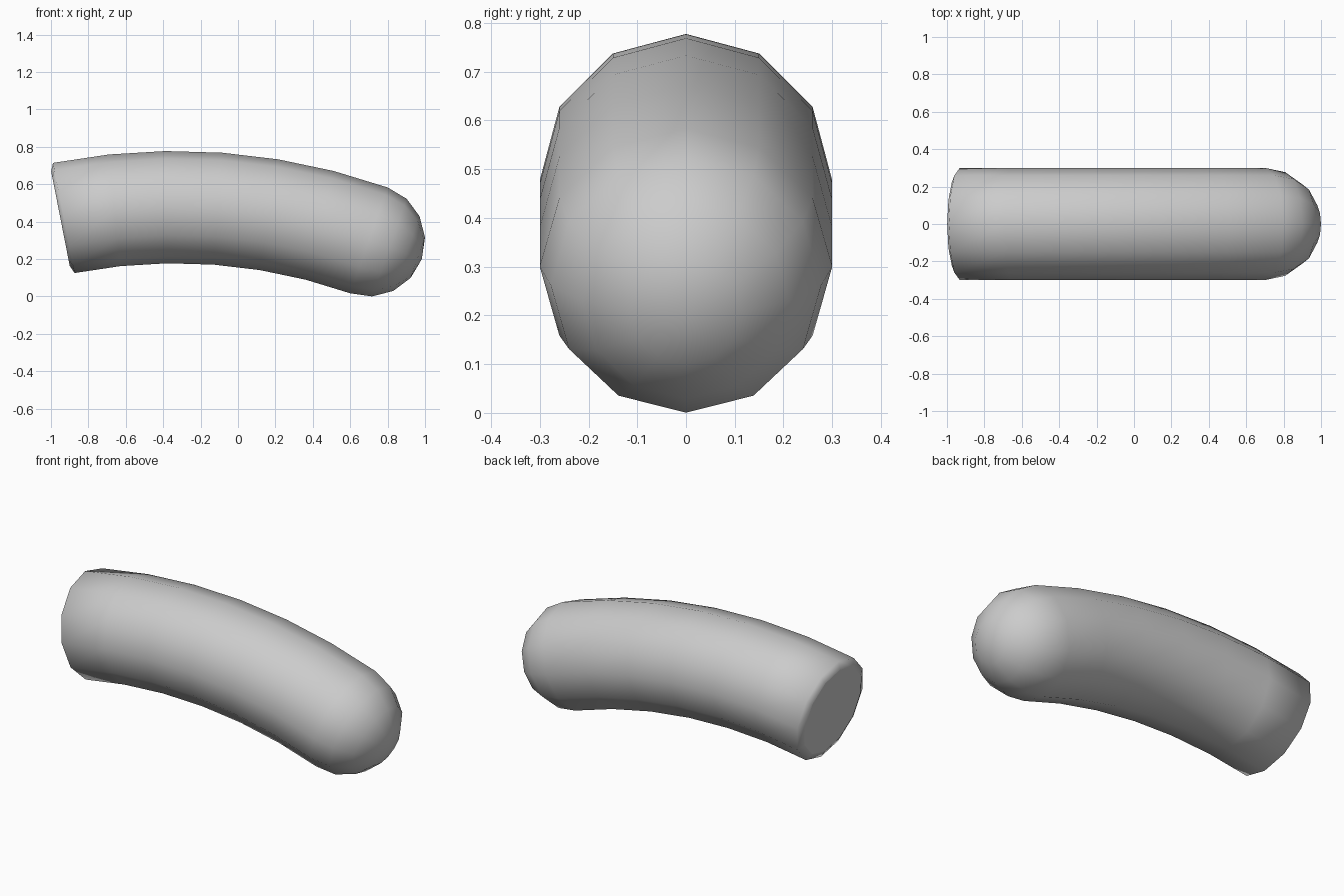
import bpy, bmesh
from math import sin, cos, pi, radians

if "Cube" in bpy.data.objects:
    bpy.data.objects.remove(bpy.data.objects["Cube"])

SIDES, RADIUS, BEND = 12, 0.3, 3.1
START, END = radians(-11.1), radians(19.5)
END_X, END_Z = 0.70, 0.30

bm = bmesh.new()


def arc_point(a):
    """Centre of the bent tube at bend angle a."""
    return (END_X + BEND * (sin(a) - sin(END)),
            END_Z + BEND * (cos(a) - cos(END)))


def place(a, along, up, y):
    """Point in the cross-section frame at bend angle a."""
    cx, cz = arc_point(a)
    return bm.verts.new((cx + along * cos(a) + up * sin(a), y,
                         cz - along * sin(a) + up * cos(a)))


def ring(a, along, r):
    return [place(a, along, r * cos(2 * pi * k / SIDES), r * sin(2 * pi * k / SIDES))
            for k in range(SIDES)]


# Chamfered flat end, then the bent tube
rings = [ring(START, -0.018, 0.257)]
rings += [ring(START + (END - START) * i / 6, 0, RADIUS) for i in range(7)]
# Rounded end
for i in range(1, 4):
    t = radians(22.5 * i)
    rings.append(ring(END, RADIUS * sin(t), RADIUS * cos(t)))
tip = place(END, RADIUS, 0, 0)

for p, q in zip(rings, rings[1:]):
    for k in range(SIDES):
        n = (k + 1) % SIDES
        bm.faces.new((p[k], p[n], q[n], q[k]))
for k in range(SIDES):
    bm.faces.new((rings[-1][k], rings[-1][(k + 1) % SIDES], tip))
for f in bm.faces:
    f.smooth = True
# Flat disc closing the cut end
bm.faces.new(rings[0]).smooth = False
for e in bm.edges:
    if e.verts[0] in rings[0] and e.verts[1] in rings[0]:
        e.smooth = False
bmesh.ops.recalc_face_normals(bm, faces=bm.faces)

mesh = bpy.data.meshes.new("bent_tube")
bm.to_mesh(mesh)
bm.free()
bpy.context.collection.objects.link(bpy.data.objects.new("bent_tube", mesh))
